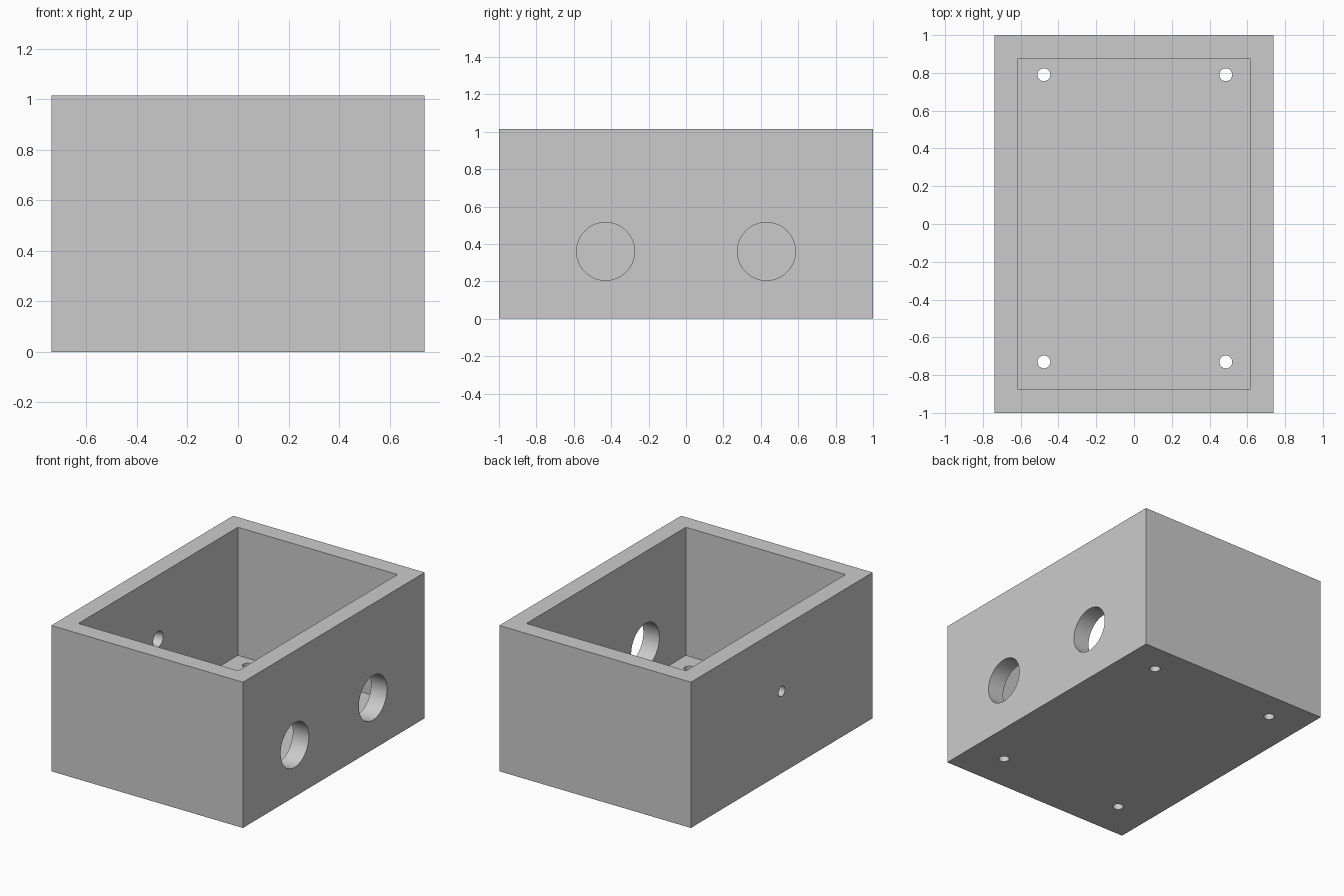
import bpy
import math

if "Cube" in bpy.data.objects:
    bpy.data.objects.remove(bpy.data.objects["Cube"], do_unlink=True)

HALF_X, HALF_Y, HEIGHT, WALL = 0.738, 1.0, 1.015, 0.123

grey = bpy.data.materials.new("light_grey")
grey.use_nodes = True
colour = (0.6, 0.6, 0.6, 1)
grey.diffuse_color = colour
grey.node_tree.nodes["Principled BSDF"].inputs["Base Color"].default_value = colour


def block(name, half_x, half_y, z_low, z_high):
    bpy.ops.mesh.primitive_cube_add(size=1, location=(0, 0, (z_low + z_high) / 2))
    ob = bpy.context.object
    ob.name = name
    ob.scale = (2 * half_x, 2 * half_y, z_high - z_low)
    bpy.ops.object.transform_apply(location=True, rotation=False, scale=True)
    ob.data.materials.append(grey)
    return ob


def drill(name, radius, location, along_x=False, end_radius=None, length=WALL * 2):
    bpy.ops.mesh.primitive_cone_add(
        vertices=64, radius1=radius, radius2=end_radius or radius, depth=length,
        location=location, rotation=(0, math.pi / 2 if along_x else 0, 0))
    ob = bpy.context.object
    ob.name = name
    ob.data.materials.append(grey)
    return ob


def cut(target, cutter):
    cutter.hide_render = True
    mod = target.modifiers.new(cutter.name, "BOOLEAN")
    mod.operation = "DIFFERENCE"
    mod.solver = "EXACT"
    mod.object = cutter
    bpy.context.view_layer.objects.active = target
    bpy.ops.object.modifier_apply(modifier=mod.name)
    bpy.data.objects.remove(cutter, do_unlink=True)


# Open-topped box with even walls and floor
box = block("open_box", HALF_X, HALF_Y, 0, HEIGHT)
cut(box, block("cavity", HALF_X - WALL, HALF_Y - WALL, WALL, HEIGHT + WALL))

# Two large round openings in the +x wall
for y in (-0.43, 0.43):
    cut(box, drill("side_opening", 0.155, (HALF_X - WALL / 2, y, 0.36), True))

# Small hole in the -x wall, widening toward the inside
cut(box, drill("small_side_hole", 0.025, (-HALF_X + WALL / 2, 0, 0.57), True, 0.065))

# Four screw holes through the floor
for x in (-0.477, 0.486):
    for y in (-0.73, 0.79):
        cut(box, drill("screw_hole", 0.034, (x, y, WALL / 2)))

bpy.ops.object.select_all(action="DESELECT")
box.select_set(True)
bpy.context.view_layer.objects.active = box
bpy.ops.object.shade_smooth_by_angle(angle=math.radians(30))
